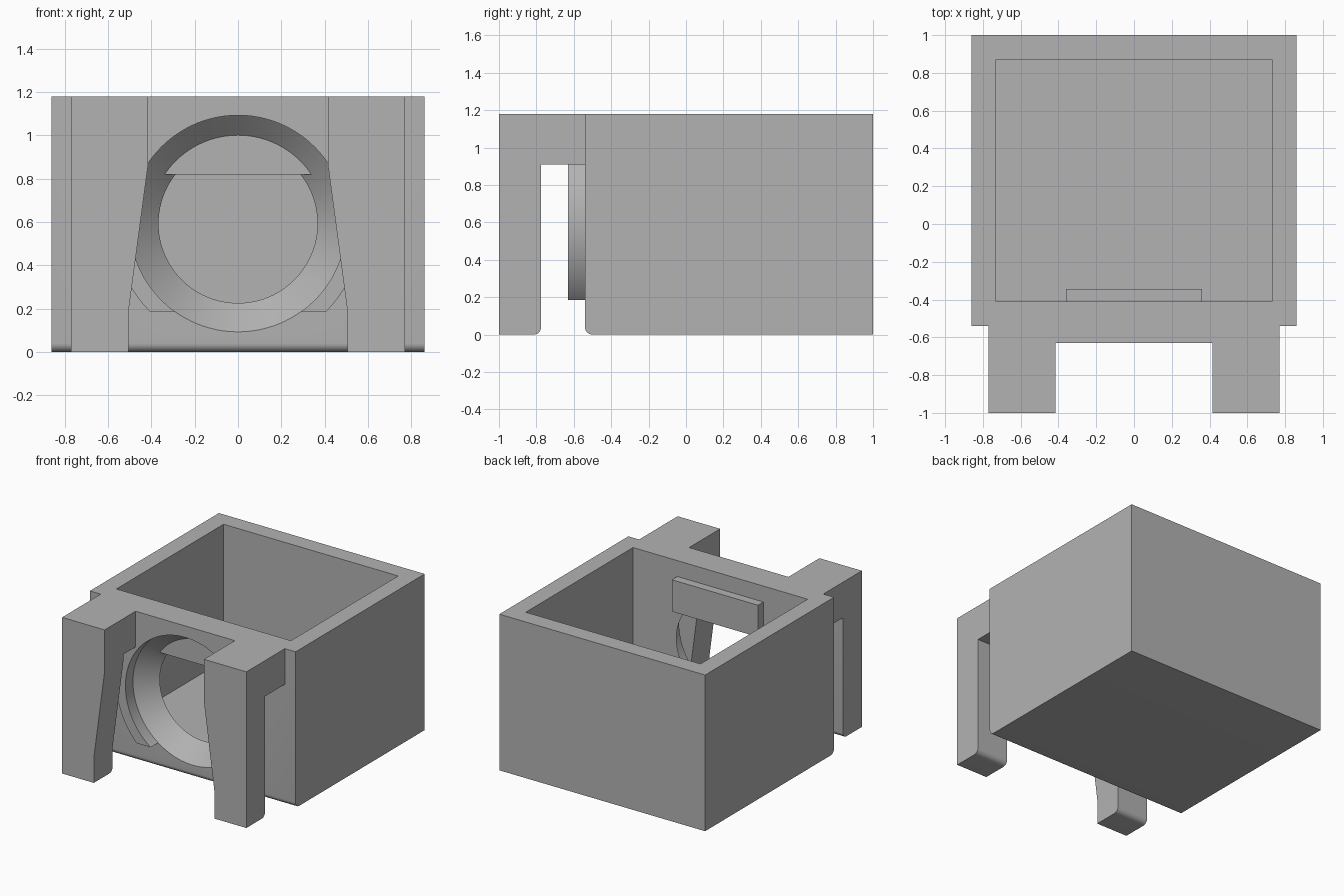
import bpy, bmesh
from math import sin, cos, pi, asin, acos

if "Cube" in bpy.data.objects:
    bpy.data.objects.remove(bpy.data.objects["Cube"], do_unlink=True)

grey = bpy.data.materials.new("plain grey")
grey.use_nodes = True
COLOUR = (0.45, 0.45, 0.45, 1)
grey.diffuse_color = COLOUR
grey.node_tree.nodes["Principled BSDF"].inputs["Base Color"].default_value = COLOUR

HEIGHT = 1.18
HOLE_Z = 0.593
WALL_FRONT, WALL_BACK = -0.54, -0.41


def finish(name, bm):
    bmesh.ops.recalc_face_normals(bm, faces=bm.faces)
    mesh = bpy.data.meshes.new(name)
    bm.to_mesh(mesh)
    bm.free()
    mesh.materials.append(grey)
    obj = bpy.data.objects.new(name, mesh)
    bpy.context.collection.objects.link(obj)
    return obj


def prism(name, profile, axis, lo, hi):
    """Extrude a profile along x (points are y, z) or y (points are x, z)."""
    bm = bmesh.new()
    place = (lambda p, t: (t, p[0], p[1])) if axis == "x" else (lambda p, t: (p[0], t, p[1]))
    ends = [[bm.verts.new(place(p, t)) for p in profile] for t in (lo, hi)]
    for ring in ends:
        bm.faces.new(ring)
    n = len(profile)
    for i in range(n):
        j = (i + 1) % n
        bm.faces.new((ends[0][i], ends[0][j], ends[1][j], ends[1][i]))
    return finish(name, bm)


def block(name, x, y, z):
    corners = [(y[0], z[0]), (y[1], z[0]), (y[1], z[1]), (y[0], z[1])]
    return prism(name, corners, "x", x[0], x[1])


def lathe(name, rings, segments=96):
    """Solid turned about the y axis through the hole centre."""
    bm = bmesh.new()
    loops = []
    for y, r in rings:
        loops.append([bm.verts.new((r * cos(2 * pi * i / segments), y,
                                    HOLE_Z + r * sin(2 * pi * i / segments)))
                      for i in range(segments)])
    bm.faces.new(loops[0])
    bm.faces.new(loops[-1])
    for a, b in zip(loops, loops[1:]):
        for i in range(segments):
            j = (i + 1) % segments
            bm.faces.new((a[i], a[j], b[j], b[i]))
    return finish(name, bm)


def arc(cx, cz, r, start, end, steps):
    return [(cx + r * cos(start + (end - start) * i / steps),
             cz + r * sin(start + (end - start) * i / steps)) for i in range(steps + 1)]


def cut(obj, cutter):
    cutter.hide_render = True
    bpy.context.view_layer.objects.active = obj
    mod = obj.modifiers.new("cut", "BOOLEAN")
    mod.operation = "DIFFERENCE"
    mod.solver = "EXACT"
    mod.object = cutter
    bpy.ops.object.modifier_apply(modifier=mod.name)


def discard(obj):
    bpy.data.objects.remove(obj, do_unlink=True)


parts = []
ROUND = 0.04

# Open box with a rounded lower front edge
box_profile = [(1, 0), (1, HEIGHT), (WALL_FRONT, HEIGHT)]
box_profile += arc(WALL_FRONT + ROUND, ROUND, ROUND, pi, 1.5 * pi, 8)
box = prism("box", box_profile, "x", -0.86, 0.86)
cavity = block("cavity_cutter", (-0.73, 0.73), (WALL_BACK, 0.87), (0.15, HEIGHT + 0.2))
cut(box, cavity)
discard(cavity)

# Raised pad around the hole: a clipped disc with a flat upper block
PAD_R, PAD_BOTTOM, HALF = 0.575, 0.185, 0.415
top_angle = acos(HALF / PAD_R)
low_angle = asin((PAD_BOTTOM - HOLE_Z) / PAD_R)
right_side = [(HALF, HEIGHT)] + arc(0, HOLE_Z, PAD_R, top_angle, low_angle, 32)
left_side = [(-x, z) for x, z in reversed(right_side)]
pad = prism("hole_pad", right_side + left_side, "y", -0.63, WALL_FRONT)

# Tapered round hole through pad and front wall
hole = lathe("hole_cutter", [(-0.7, 0.5), (WALL_FRONT, 0.5), (WALL_BACK, 0.367), (-0.36, 0.367)])
for part in (box, pad):
    cut(part, hole)
    parts.append(part)
discard(hole)

# Crossbar behind the top of the hole
parts.append(block("inner_crossbar", (-0.36, 0.36), (-0.45, -0.345), (0.82, 1.06)))

# Hooked front legs, inner sides flaring outwards towards the foot
LEG_BACK, ARM_Z = -0.775, 0.91
leg_profile = [(-1, HEIGHT), (-1, 0)]
leg_profile += arc(LEG_BACK - ROUND, ROUND, ROUND, -pi / 2, 0, 8)
leg_profile += [(LEG_BACK, ARM_Z), (WALL_FRONT, ARM_Z), (WALL_FRONT, HEIGHT)]
flare = [(0.3, -0.1), (0.505, -0.1), (0.505, 0.19), (HALF, 0.865), (0.3, 0.865)]
for side, label in ((1, "left"), (-1, "right")):
    leg = prism(label + "_front_leg", leg_profile, "x", side * HALF, side * 0.77)
    cutter = prism("flare_cutter", [(side * x, z) for x, z in flare], "y", -1.1, -0.7)
    cut(leg, cutter)
    discard(cutter)
    parts.append(leg)

# Smooth the curved surfaces and keep the edges sharp
bpy.ops.object.select_all(action="DESELECT")
for part in parts:
    part.select_set(True)
bpy.context.view_layer.objects.active = box
bpy.ops.object.shade_smooth_by_angle(angle=pi / 6)
